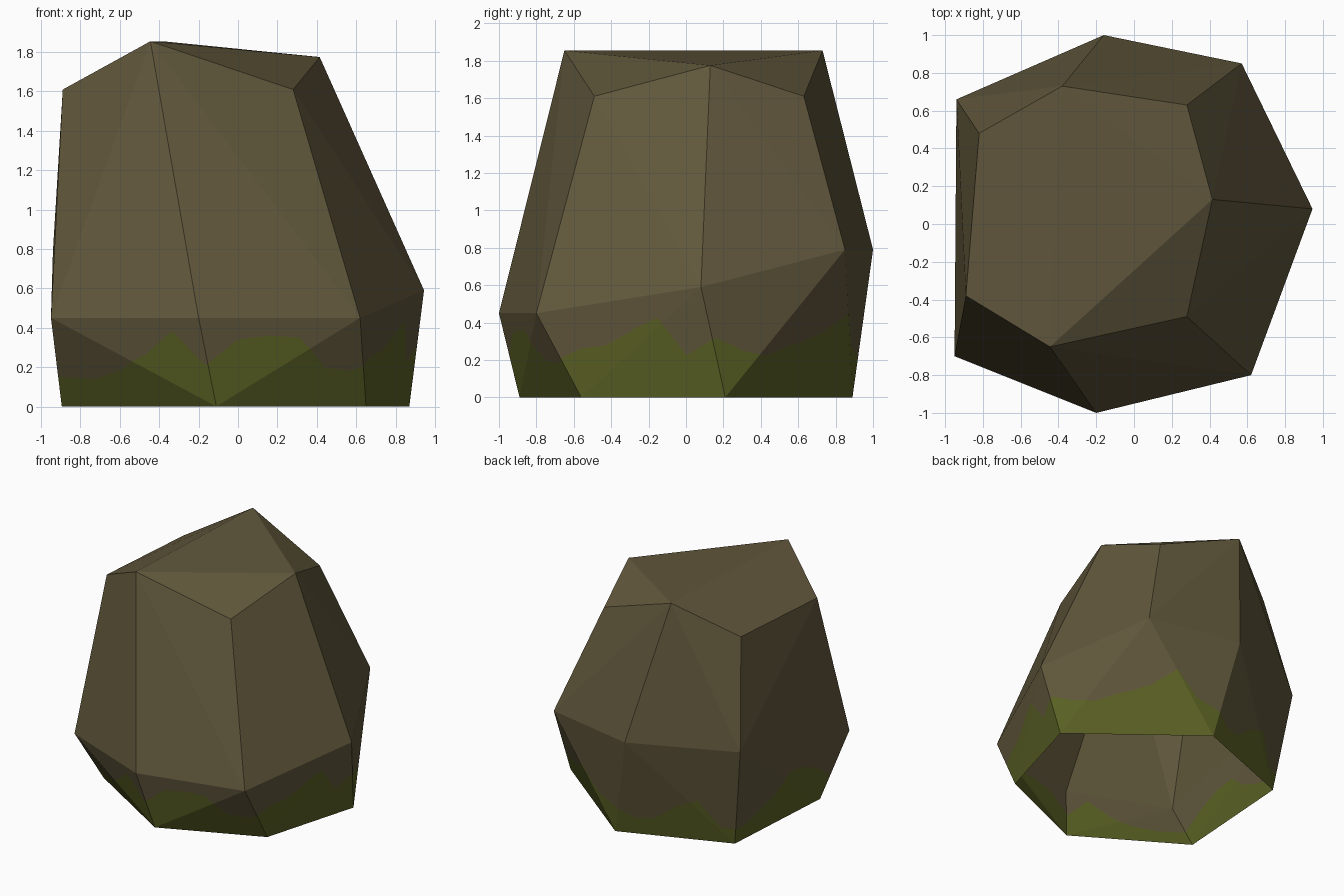
import bpy, bmesh, math
from mathutils import Vector

if "Cube" in bpy.data.objects:
    bpy.data.objects.remove(bpy.data.objects["Cube"])

# Corner points of the boulder, ring by ring
base = [(0, .89), (.87, .21), (.65, -.56), (-.11, -.89), (-.895, -.41), (-.83, .57)]
waist = [(-.16, 1, .79), (.57, .85, .79), (.945, .08, .59), (.62, -.8, .45),
         (-.2, -1, .45), (-.95, -.7, .45), (-.94, .66, .79)]
crown = [(-.38, .73, 1.855), (.28, .63, 1.61), (.415, .13, 1.775), (.28, -.49, 1.61),
         (-.445, -.65, 1.855), (-.89, -.38, 1.61), (-.82, .48, 1.61)]

# Moss height every 10 degrees, starting at +x
moss = [.22, .32, .25, .22, .27, .30, .35, .45, .27, .22, .14, .15,
        .27, .34, .13, .12, .18, .25, .38, .36, .28, .15, .14, .18,
        .26, .38, .21, .34, .36, .35, .20, .18, .26, .28, .36, .43]
N = len(moss)
STEP = 2 * math.pi / N


def material(name, rgb):
    m = bpy.data.materials.new(name)
    m.diffuse_color = (*rgb, 1)
    m.use_nodes = True
    m.node_tree.nodes["Principled BSDF"].inputs["Base Color"].default_value = m.diffuse_color
    return m


def wedge(face):
    c = face.calc_center_median()
    return int((math.atan2(c.y, c.x) % (2 * math.pi)) / STEP) % N


# Faceted stone: hull of the rings, open underneath
bm = bmesh.new()
for p in [(x, y, 0) for x, y in base] + waist + crown:
    bm.verts.new(p)
bmesh.ops.convex_hull(bm, input=bm.verts[:])
bmesh.ops.recalc_face_normals(bm, faces=bm.faces[:])
under = [f for f in bm.faces if all(v.co.z < .001 for v in f.verts)]
bmesh.ops.delete(bm, geom=under, context='FACES_ONLY')

# Radial cuts through the lower faces, one per moss step
for i in range(N // 2):
    a = i * STEP
    low = [f for f in bm.faces if min(v.co.z for v in f.verts) < .5]
    geom = list({g for f in low for g in (*f.verts, *f.edges, f)})
    bmesh.ops.bisect_plane(bm, geom=geom, plane_co=(0, 0, 0), dist=1e-5,
                           plane_no=(-math.sin(a), math.cos(a), 0))

# Slanted cut in each wedge for the jagged moss edge
planes = []
for i in range(N):
    h0, h1 = moss[i], moss[(i + 1) % N]
    p0, p1 = [Vector((.93 * math.cos(a), .93 * math.sin(a), h))
              for a, h in ((i * STEP, h0), ((i + 1) * STEP, h1))]
    mid = Vector((0, 0, (h0 + h1) / 2))
    no = (p0 - mid).cross(p1 - mid).normalized()
    planes.append((mid, no))
    faces = [f for f in bm.faces if wedge(f) == i and min(v.co.z for v in f.verts) < .5]
    geom = list({g for f in faces for g in (*f.verts, *f.edges, f)})
    bmesh.ops.bisect_plane(bm, geom=geom, plane_co=mid, plane_no=no, dist=1e-5)

# Moss below the cut, stone above
for f in bm.faces:
    mid, no = planes[wedge(f)]
    c = f.calc_center_median()
    f.material_index = int(c.z < .5 and (c - mid).dot(no) < 0)
    f.smooth = False

mesh = bpy.data.meshes.new("boulder")
bm.to_mesh(mesh)
bm.free()
mesh.materials.append(material("brown stone", (.118, .095, .044)))
mesh.materials.append(material("green moss", (.105, .120, .018)))
bpy.context.collection.objects.link(bpy.data.objects.new("boulder", mesh))
